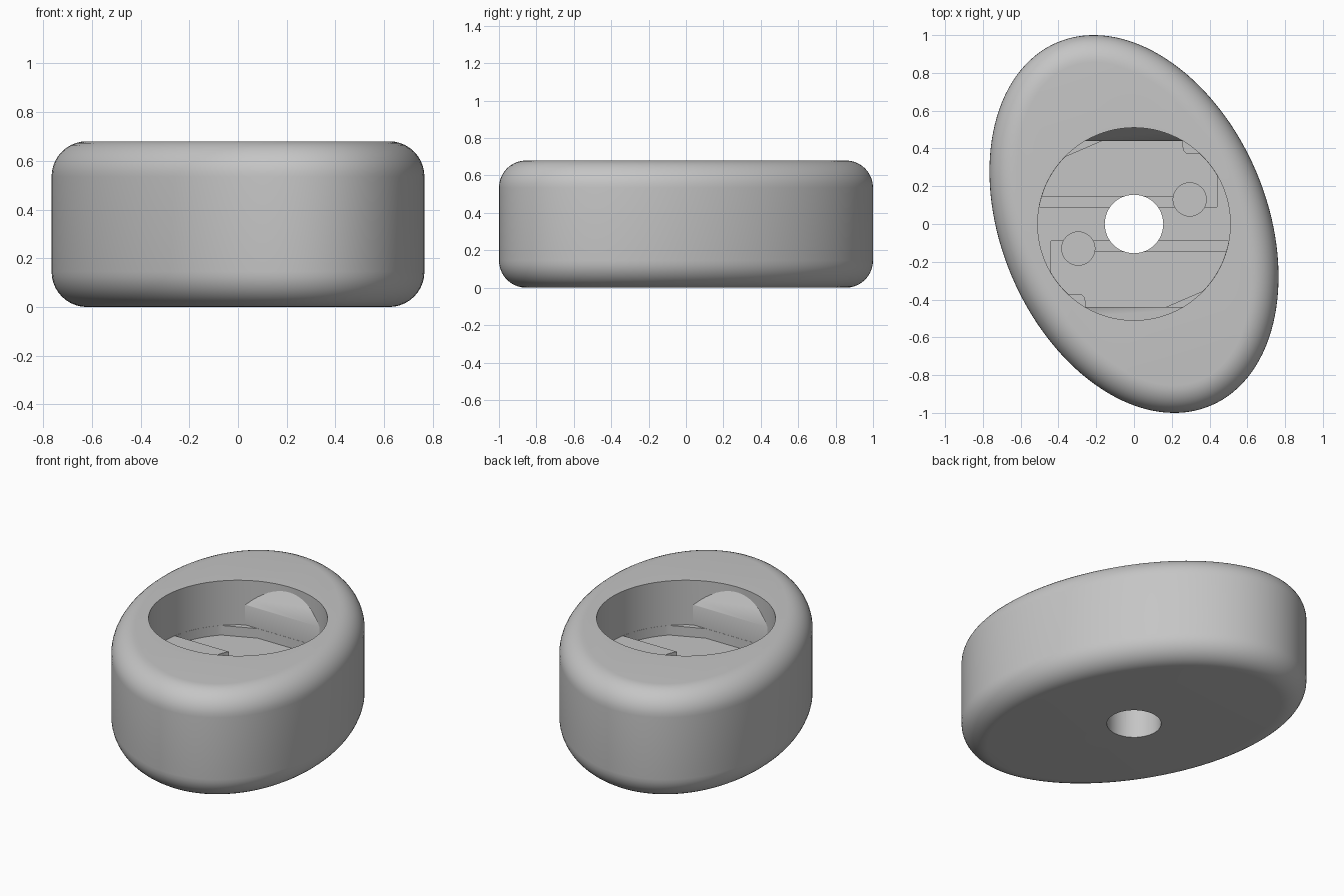
import bpy, bmesh, math
from math import cos, sin, pi, radians

cube = bpy.data.objects.get("Cube")
if cube:
    bpy.data.objects.remove(cube, do_unlink=True)

HEIGHT, FILLET = 0.68, 0.145
MAJOR, MINOR, TILT = 1.044, 0.704, radians(112.9)
BORE_R, FLOOR, POCKET = 0.51, 0.40, 0.34

grey = bpy.data.materials.new("plain grey")
grey.use_nodes = True
grey.diffuse_color = (0.56, 0.56, 0.56, 1)
grey.node_tree.nodes["Principled BSDF"].inputs["Base Color"].default_value = grey.diffuse_color


def new_object(name, bm):
    bmesh.ops.recalc_face_normals(bm, faces=bm.faces)
    mesh = bpy.data.meshes.new(name)
    bm.to_mesh(mesh)
    bm.free()
    mesh.materials.append(grey)
    obj = bpy.data.objects.new(name, mesh)
    bpy.context.collection.objects.link(obj)
    return obj


def loft(name, rings):
    """Skin closed rings of equal length and cap both ends."""
    bm = bmesh.new()
    loops = [[bm.verts.new(p) for p in ring] for ring in rings]
    for a, b in zip(loops, loops[1:]):
        for i in range(len(a)):
            j = (i + 1) % len(a)
            bm.faces.new((a[i], a[j], b[j], b[i]))
    bm.faces.new(loops[0][::-1])
    bm.faces.new(loops[-1])
    return new_object(name, bm)


def prism(name, outline, z0, z1, turn=0.0):
    c, s = cos(turn), sin(turn)
    pts = [(c * x - s * y, s * x + c * y) for x, y in outline]
    return loft(name, [[(x, y, z) for x, y in pts] for z in (z0, z1)])


def arc(cx, cy, r, start, end, n):
    """Points on an arc, angles in degrees, both ends included."""
    angles = [radians(start + (end - start) * i / n) for i in range(n + 1)]
    return [(cx + r * cos(a), cy + r * sin(a)) for a in angles]


def circle(cx, cy, r, n):
    return arc(cx, cy, r, 0, 360, n)[:-1]


def boolean(target, tool, operation="DIFFERENCE"):
    mod = target.modifiers.new(tool.name, "BOOLEAN")
    mod.operation, mod.solver, mod.object = operation, "EXACT", tool
    bpy.context.view_layer.objects.active = target
    bpy.ops.object.modifier_apply(modifier=mod.name)
    bpy.data.objects.remove(tool, do_unlink=True)


def ellipse_ring(inset, z, n=128):
    """Tilted ellipse moved inward along its normals."""
    ring = []
    for i in range(n):
        t = 2 * pi * i / n
        nx, ny = cos(t) / MAJOR, sin(t) / MINOR
        k = inset / math.hypot(nx, ny)
        x, y = MAJOR * cos(t) - nx * k, MINOR * sin(t) - ny * k
        ring.append((x * cos(TILT) - y * sin(TILT), x * sin(TILT) + y * cos(TILT), z))
    return ring


# Oval body with rounded top and bottom rims
steps = 10
quarter = [(FILLET * (1 - sin(a)), FILLET * (1 - cos(a)))
           for a in (pi / 2 * i / steps for i in range(steps + 1))]
rings = [ellipse_ring(inset, z) for inset, z in quarter]
rings += [ellipse_ring(inset, HEIGHT - z) for inset, z in reversed(quarter)]
body = loft("oval_body", rings)

# Round bore, narrowed by two flats with sloping tops
bore = prism("bore_cutter", circle(0, 0, BORE_R, 96), FLOOR, 0.9)
half = [(0.44, 0.3), (0.44, 0.525), (0.53, 0.681), (0.53, 1.0)]
section = half + [(-y, z) for y, z in reversed(half)]
flats = loft("flats_cutter", [[(x, y, z) for y, z in section] for x in (-0.7, 0.7)])
boolean(bore, flats, "INTERSECT")
boolean(body, bore)

# Shaft hole through the middle
boolean(body, prism("shaft_cutter", circle(0, 0, 0.155, 48), -0.1, 0.9))

# Two opposite pockets, each with a groove and a pivot hole
r = BORE_R - 0.001
pocket = [(0.44, 0.09)] + arc(0, 0, r, 30.2, 46.6, 6)
pocket += arc(0.293, 0.405, 0.035, 270, 180, 6) + [(0.258, 0.439), (-0.17, 0.439)]
pocket += arc(0, 0, r, 135.8, 169.8, 12)
groove = [(0.295, 0.09), (0.295, 0.145)] + arc(0, 0, r, 163.5, 169.8, 3)
for turn in (0, pi):
    boolean(body, prism("pocket_cutter", pocket, POCKET, FLOOR + 0.03, turn))
    boolean(body, prism("groove_cutter", groove, 0.28, POCKET + 0.03, turn))
    boolean(body, prism("pivot_cutter", circle(0.295, 0.13, 0.088, 32), 0.24, FLOOR + 0.05, turn))

# Smooth the curved walls and keep the cut edges sharp
bpy.ops.object.select_all(action="DESELECT")
body.select_set(True)
bpy.context.view_layer.objects.active = body
bpy.ops.object.shade_smooth_by_angle(angle=radians(30))
